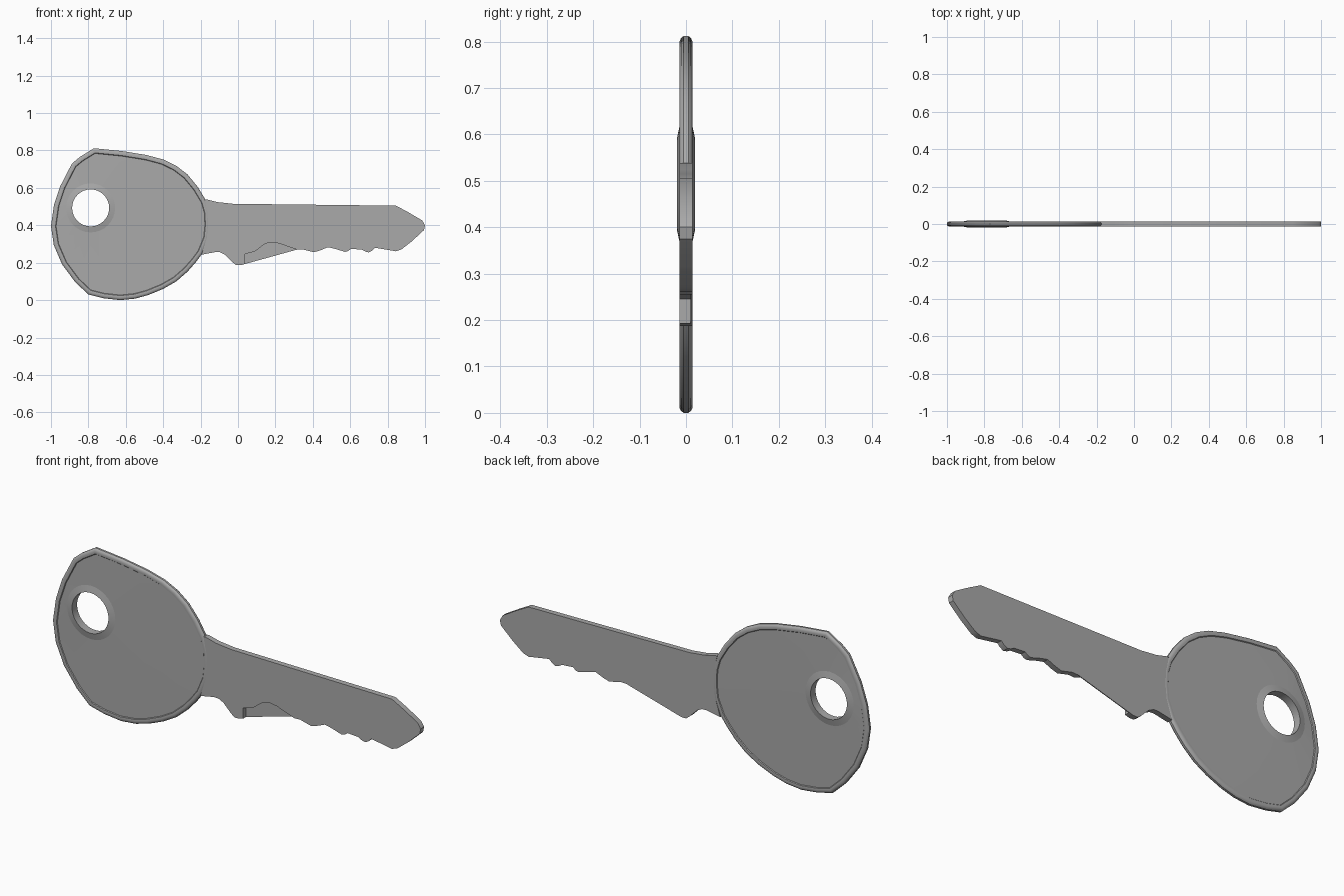
import bpy, bmesh, math
from mathutils import Vector

if "Cube" in bpy.data.objects:
    bpy.data.objects.remove(bpy.data.objects["Cube"])

HEAD = [(-.77, .812), (-.62, .797), (-.49, .776), (-.40, .752), (-.33, .718), (-.27, .672),
        (-.215, .605), (-.17, .53), (-.153, .47), (-.15, .40), (-.157, .33), (-.19, .25),
        (-.225, .203), (-.27, .152), (-.33, .10), (-.40, .06), (-.48, .027), (-.55, .008),
        (-.63, .0), (-.72, .01), (-.80, .03), (-.87, .096), (-.94, .19), (-.985, .294),
        (-1.0, .396), (-.984, .508), (-.95, .61), (-.888, .73), (-.845, .766)]
BLADE = [(-.178, .538), (-.165, .538), (-.11, .524), (-.027, .515), (.845, .505), (.91, .47), (.985, .426),
         (1.0, .40), (.995, .375), (.93, .315), (.875, .272), (.845, .261), (.733, .28),
         (.718, .265), (.70, .255), (.68, .26), (.663, .27), (.604, .274), (.588, .262),
         (.572, .258), (.52, .274), (.481, .283), (.44, .266), (.406, .256), (.347, .271),
         (.315, .27), (.037, .193), (.015, .187), (-.01, .187), (-.03, .203), (-.07, .243),
         (-.096, .256), (-.12, .257), (-.195, .243), (-.168, .33), (-.162, .40), (-.165, .47)]
STEP = [(.037, .17), (.037, .245), (.055, .251), (.09, .26), (.145, .302), (.18, .309),
        (.22, .303), (.318, .269), (.33, .17)]

metal = bpy.data.materials.new("dark_grey")
metal.diffuse_color = (.4, .4, .4, 1)
metal.use_nodes = True
metal.node_tree.nodes["Principled BSDF"].inputs["Base Color"].default_value = metal.diffuse_color


def smooth_active():
    bpy.ops.object.shade_smooth_by_angle(angle=math.radians(30), keep_sharp_edges=True)


def finish(bm, name):
    bmesh.ops.recalc_face_normals(bm, faces=bm.faces)
    mesh = bpy.data.meshes.new(name)
    bm.to_mesh(mesh)
    bm.free()
    mesh.materials.append(metal)
    ob = bpy.data.objects.new(name, mesh)
    bpy.context.collection.objects.link(ob)
    bpy.ops.object.select_all(action='DESELECT')
    bpy.context.view_layer.objects.active = ob
    ob.select_set(True)
    return ob


def inset(pts, d):
    """Offset a clockwise outline inwards by d."""
    out = []
    for i, p in enumerate(pts):
        p, a, b = Vector(p), Vector(pts[i - 1]), Vector(pts[(i + 1) % len(pts)])
        e, f = (p - a).normalized(), (b - p).normalized()
        n1, n2 = Vector((e.y, -e.x)), Vector((f.y, -f.x))
        m = (n1 + n2).normalized()
        out.append(p + m * (d / max(m.dot(n1), .5)))
    return out


def ring(bm, pts, y):
    return [bm.verts.new((p[0], y, p[1])) for p in pts]


def bridge(bm, a, b):
    for i in range(len(a)):
        j = (i + 1) % len(a)
        bm.faces.new((a[i], a[j], b[j], b[i]))


def prism(name, pts, y0, y1):
    bm = bmesh.new()
    a, b = ring(bm, pts, y0), ring(bm, pts, y1)
    bridge(bm, a, b)
    bm.faces.new(a)
    bm.faces.new(b)
    return finish(bm, name)


# Key head: rounded rim, recessed faces, raised collar around the hole
bm = bmesh.new()
rim = [(0, .005), (.004, .0105), (.010, .0135), (.017, .014), (.024, .0135), (.027, .010)]
collar = [(.131, .0125), (.099, .0195)]
outer, inner = [], []
for side in (-1, 1):
    loops = [ring(bm, inset(HEAD, d), side * y) for d, y in rim]
    circles = []
    for r, y in collar:
        pts = [(-.788 + r * math.cos(math.tau * k / 32), .493 + r * math.sin(math.tau * k / 32))
               for k in range(32)]
        circles.append(ring(bm, pts, side * y))
    for seq in (loops, circles):
        for a, b in zip(seq, seq[1:]):
            bridge(bm, a, b)
    edges = []
    for lp in (loops[-1], circles[0]):
        edges += [bm.edges.get((lp[i - 1], lp[i])) for i in range(len(lp))]
    bmesh.ops.triangle_fill(bm, edges=edges, use_beauty=True, use_dissolve=False)
    # Crisp edges where the flat face meets the rim and the collar
    for lp in (loops[-1], circles[0]):
        for i in range(len(lp)):
            bm.edges.get((lp[i - 1], lp[i])).smooth = False
    outer.append(loops[0])
    inner.append(circles[-1])
bridge(bm, *outer)
bridge(bm, *inner)
finish(bm, "key_head")
smooth_active()

# Blade with the stepped cut on its front side
cutter = prism("step_cutter", STEP, -.05, .0095)
cutter.hide_render = True
blade = prism("key_blade", BLADE, -.0135, .0135)
mod = blade.modifiers.new("step", 'BOOLEAN')
mod.operation = 'DIFFERENCE'
mod.solver = 'EXACT'
mod.object = cutter
bpy.ops.object.modifier_apply(modifier=mod.name)
bpy.data.objects.remove(cutter)
smooth_active()
